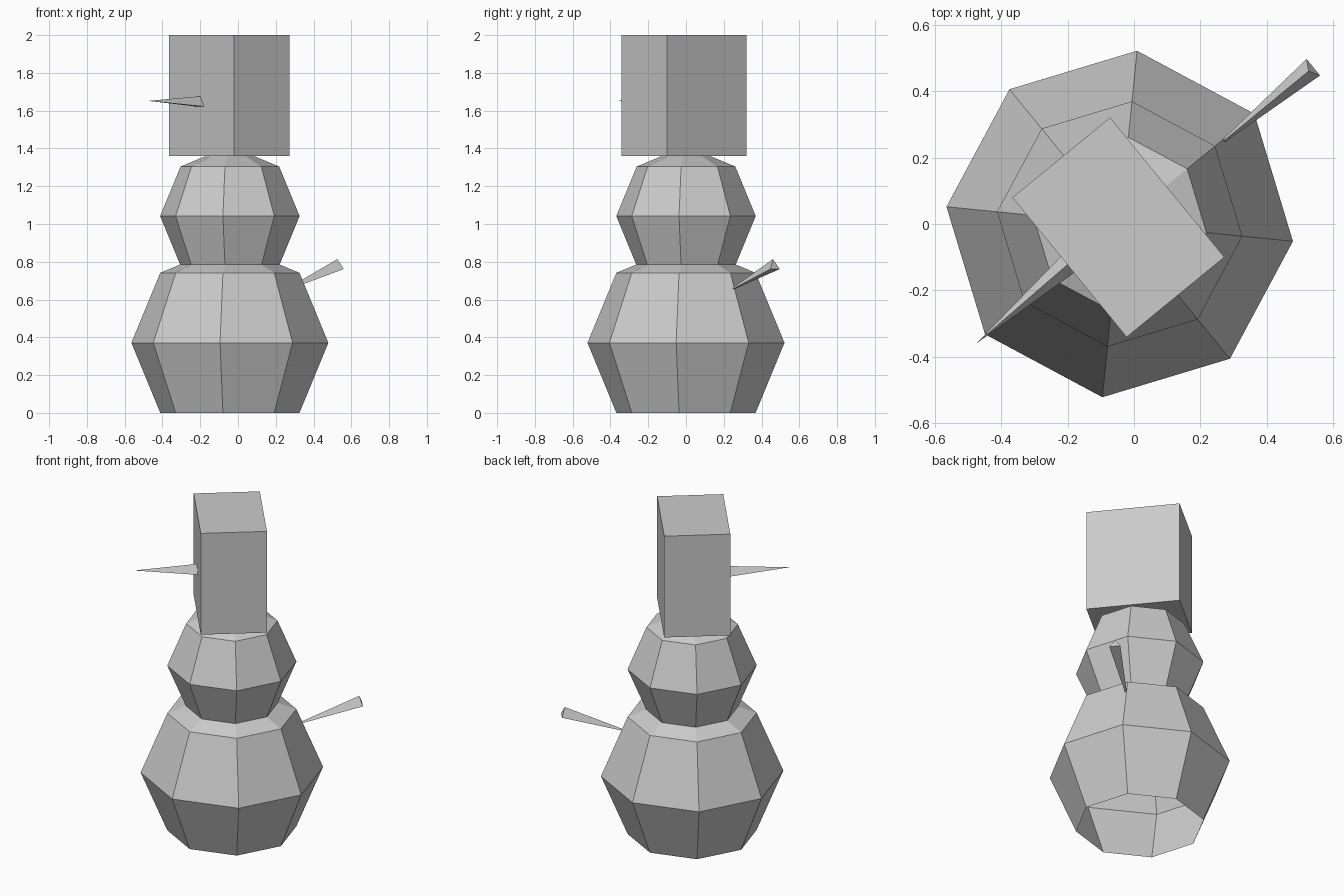
import bpy, bmesh, math
from mathutils import Vector, Matrix

if "Cube" in bpy.data.objects:
    bpy.data.objects.remove(bpy.data.objects["Cube"])


def finish(name, bm):
    bmesh.ops.recalc_face_normals(bm, faces=bm.faces[:])
    mesh = bpy.data.meshes.new(name)
    bm.to_mesh(mesh)
    bm.free()
    obj = bpy.data.objects.new(name, mesh)
    bpy.context.collection.objects.link(obj)
    return obj


def snowball(name, z, radius):
    # Eight-sided ball with its lower cap left open
    bm = bmesh.new()
    bmesh.ops.create_uvsphere(bm, u_segments=8, v_segments=4, radius=radius)
    pole = min(bm.verts, key=lambda v: v.co.z)
    bmesh.ops.delete(bm, geom=[pole], context='VERTS')
    mat = Matrix.Translation((-0.043, 0, z)) @ Matrix.Rotation(math.radians(-5.7), 4, 'Z')
    bm.transform(mat)
    return finish(name, bm)


def spike(name, tip, base, radius):
    # Three-sided cone with one corner of its base pointing up
    tip, base = Vector(tip), Vector(base)
    axis = (base - tip).normalized()
    side = axis.cross(Vector((0, 0, 1))).normalized()
    up = side.cross(axis)
    bm = bmesh.new()
    apex = bm.verts.new(tip)
    ring = []
    for i in range(3):
        a = math.radians(90 + 120 * i)
        ring.append(bm.verts.new(base + radius * (math.cos(a) * side + math.sin(a) * up)))
    bm.faces.new(ring)
    for i in range(3):
        bm.faces.new((apex, ring[i], ring[(i + 1) % 3]))
    return finish(name, bm)


# Stacked body
snowball("lower_body", 0.371, 0.524)
snowball("upper_body", 1.042, 0.371)

# Square head
bm = bmesh.new()
bmesh.ops.create_cube(bm, size=1)
bm.transform(Matrix.Translation((-0.047, -0.01, 1.68))
             @ Matrix.Rotation(math.radians(39.3), 4, 'Z')
             @ Matrix.Diagonal((0.38, 0.543, 0.64, 1)))
finish("head", bm)

# Nose pokes out of the head, single arm widens away from the body
spike("nose", (-0.475, -0.36, 1.652), (-0.15, -0.079, 1.638), 0.043)
spike("arm", (0.22, 0.209, 0.635), (0.535, 0.468, 0.779), 0.037)
